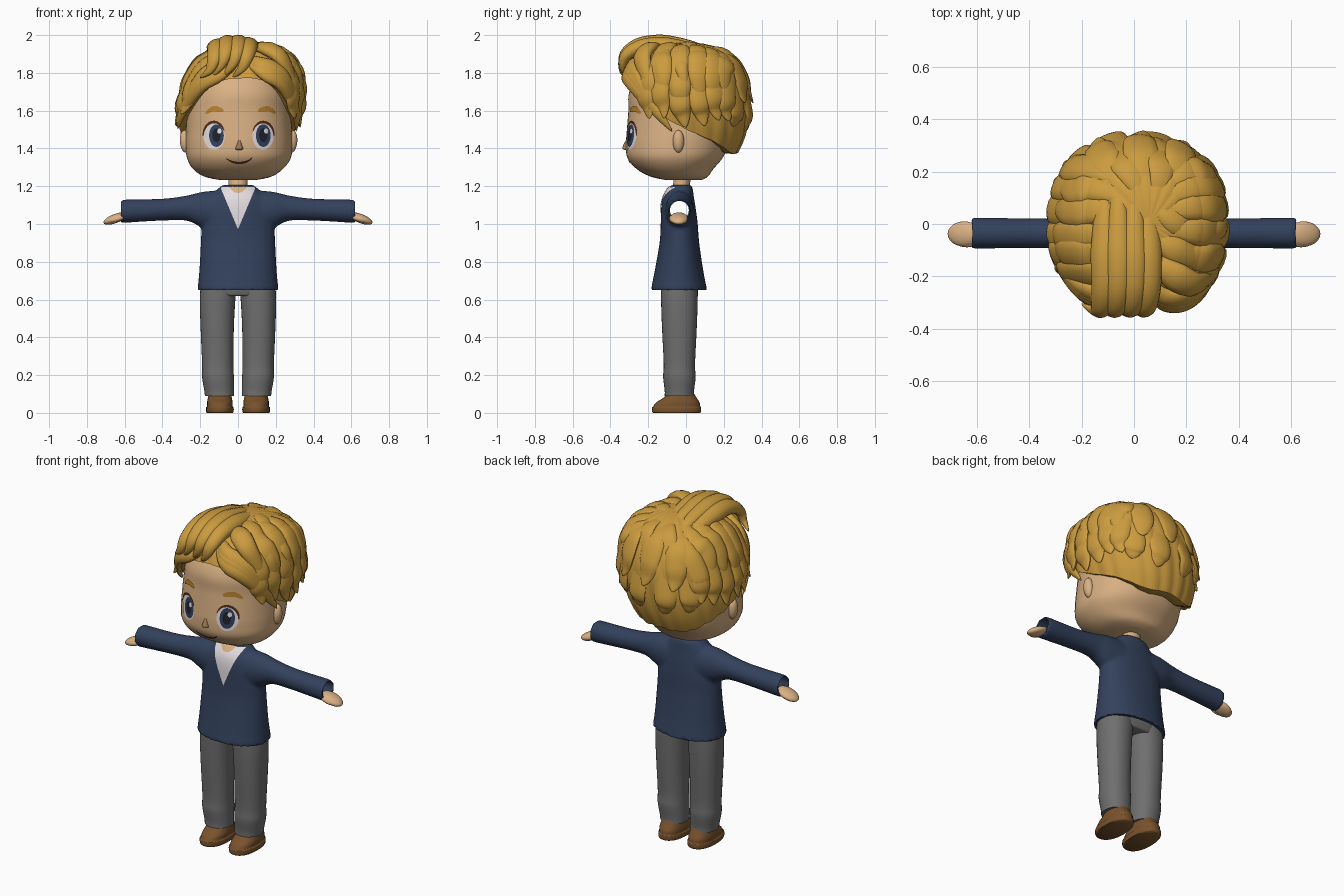
import bpy, bmesh, random
from math import sin, cos, pi, atan2, radians
from mathutils import Vector, Matrix
from mathutils.bvhtree import BVHTree

random.seed(7)
if "Cube" in bpy.data.objects:
    bpy.data.objects.remove(bpy.data.objects["Cube"])


def material(name, r, g, b):
    m = bpy.data.materials.new(name)
    m.use_nodes = True
    m.diffuse_color = (r, g, b, 1)
    shader = m.node_tree.nodes["Principled BSDF"]
    shader.inputs["Base Color"].default_value = (r, g, b, 1)
    shader.inputs["Roughness"].default_value = 0.8
    return m


SKIN = material("skin", .70, .44, .23)
HAIR = material("golden hair", .60, .33, .05)
NAVY = material("navy", .033, .053, .107)
GREY = material("trouser grey", .16, .16, .16)
LEATHER = material("brown leather", .19, .085, .026)
WHITE = material("white", .78, .72, .74)
PUPIL = material("pupil", .012, .015, .025)
LASH = material("dark brown", .08, .025, .01)
BROW = material("brow", .50, .23, .03)
NOSE = material("nose shade", .36, .20, .09)


def smooth(pts, k=5):
    """Catmull-Rom through tuples of any length."""
    out = []
    for i in range(len(pts) - 1):
        a, b, c, d = pts[max(i - 1, 0)], pts[i], pts[i + 1], pts[min(i + 2, len(pts) - 1)]
        for j in range(k):
            t = j / k
            out.append(tuple(q + .5 * t * (r - p + t * (2 * p - 5 * q + 4 * r - s + t * (3 * (q - r) + s - p)))
                             for p, q, r, s in zip(a, b, c, d)))
    return out + [tuple(pts[-1])]


def build(name, mat, grids, closed=True, front=False):
    """Skin grids of points; closed grids are capped tubes, open ones face the front."""
    bm = bmesh.new()
    for rows in grids:
        vs = [[bm.verts.new(p) for p in row] for row in rows]
        n = len(vs[0])
        for a, b in zip(vs, vs[1:]):
            for i in range(n if closed else n - 1):
                j = (i + 1) % n
                bm.faces.new((a[i], a[j], b[j], b[i]))
        if closed and not front:
            bm.faces.new(vs[0])
            bm.faces.new(vs[-1])
    bmesh.ops.recalc_face_normals(bm, faces=bm.faces)
    if front:
        bm.normal_update()
        bmesh.ops.reverse_faces(bm, faces=[f for f in bm.faces if f.normal.y > 0])
    return finish(name, mat, bm)


def finish(name, mat, bm):
    me = bpy.data.meshes.new(name)
    bm.to_mesh(me)
    bm.free()
    me.materials.append(mat)
    me.shade_smooth()
    me.set_sharp_from_angle(angle=radians(55))
    ob = bpy.data.objects.new(name, me)
    bpy.context.scene.collection.objects.link(ob)
    return ob


def rings(stations, axis="Z", power=2, n=32, k=5):
    """Superellipse rings: (position, two centre coordinates, two radii)."""
    rows = []
    for h, u, v, ru, rv in smooth(stations, k):
        row = []
        for i in range(n):
            c, s = cos(2 * pi * i / n), sin(2 * pi * i / n)
            f = (abs(c) ** power + abs(s) ** power) ** (-1 / power)
            p, q = u + ru * c * f, v + rv * s * f
            row.append((p, q, h) if axis == "Z" else (h, p, q))
        rows.append(row)
    return rows


def ellipsoid(name, mat, centre, radii, tilt=0):
    bm = bmesh.new()
    bmesh.ops.create_uvsphere(bm, u_segments=24, v_segments=14, radius=1)
    bm.transform(Matrix.Translation(centre) @ Matrix.Rotation(tilt, 4, "Y") @ Matrix.Diagonal((*radii, 1)))
    return finish(name, mat, bm)


def plate(name, mat, tree, rows, lift, closed=False):
    """Thin painted detail laid on a surface from the front."""
    def drop(x, z):
        hit = tree.ray_cast(Vector((x, -1, z)), Vector((0, 1, 0)))[0]
        return (x, (hit.y if hit else -.05) - lift, z)
    return build(name, mat, [[[drop(*p) for p in r] for r in rows]], closed, True)


def disc(x, z, rx, rz):
    return [[(x + rx * f * cos(i * pi / 14), z + rz * f * sin(i * pi / 14)) for i in range(28)]
            for f in (.02, .35, .7, 1)]


def strip(pts, width):
    pts = smooth(pts, 6)
    rows = []
    for i, p in enumerate(pts):
        a, b = Vector(pts[max(i - 1, 0)]), Vector(pts[min(i + 1, len(pts) - 1)])
        t = (b - a).normalized()
        w = width * (.35 + .65 * sin(pi * i / (len(pts) - 1)))
        rows.append([(p[0] - t.y * w * k, p[1] + t.x * w * k) for k in (-1, 0, 1)])
    return rows


def tree_of(ob):
    bpy.context.view_layer.update()
    return BVHTree.FromObject(ob, bpy.context.evaluated_depsgraph_get())


# Head, neck and ears
head = build("head", SKIN, [rings([
    (1.232, 0, -.01, .09, .09), (1.25, 0, -.035, .175, .15), (1.29, 0, -.058, .237, .202),
    (1.35, .005, -.058, .275, .252), (1.42, .005, -.047, .282, .271), (1.5, .005, -.033, .28, .28),
    (1.6, .005, -.018, .275, .287), (1.7, .01, -.01, .262, .29), (1.8, .01, 0, .215, .24),
    (1.88, .01, 0, .1, .1)], power=2.2, n=48)])
build("neck", SKIN, [rings([(1.14, 0, -.03, .052, .05), (1.2, 0, -.025, .05, .045), (1.27, 0, -.015, .05, .045)])])
face = tree_of(head)
for side, s in (("left", 1), ("right", -1)):
    ellipsoid(side + "_ear", SKIN, (.003 + s * .283, -.04, 1.437), (.028, .03, .06), s * .08)
    # Eye: white, iris, pupil, glint and lash
    ex = .003 + s * .13
    plate(side + "_eye_white", WHITE, face, disc(ex, 1.465, .056, .072), .003, True)
    ix = .01 + s * .124
    plate(side + "_iris", NAVY, face, disc(ix, 1.468, .039, .06), .005, True)
    plate(side + "_pupil", PUPIL, face, disc(ix, 1.47, .022, .037), .007, True)
    plate(side + "_glint", WHITE, face, disc(ix + .015, 1.492, .011, .014), .009, True)
    arc = [(ex + s * .058 * cos(a * pi / 8), 1.465 + .075 * sin(a * pi / 8)) for a in range(0, 8)]
    plate(side + "_lash", LASH, face, strip(arc, .007), .006)
    plate(side + "_brow", BROW, face, strip([(.015 + s * x, z) for x, z in
          ((.092, 1.597), (.115, 1.606), (.15, 1.608), (.185, 1.585))], .015), .006)
plate("mouth", LASH, face, strip([(-.062, 1.346), (-.03, 1.329), (.01, 1.323), (.05, 1.332), (.076, 1.352)], .006), .004)
build("nose", NOSE, [rings([(1.392, .007, -.31, .012, .01), (1.398, .007, -.315, .021, .022),
                            (1.42, .007, -.313, .014, .018), (1.455, .007, -.308, .003, .004)], n=16)])

# Hair cap with combed ridges, leaning to the left towards the crown
CENTRE = Vector((.015, 0, 1.64))
P = 2.3


def on_cap(p, lift=1.0):
    d = Vector(p) - CENTRE
    rz = .32 if d.z > 0 else .40
    r = (abs(d.x / .312) ** P + abs(d.y / .33) ** P + abs(d.z / rz) ** P) ** (1 / P)
    d = d / r * lift
    d.x += .13 * d.z
    return CENTRE + d


hairline = smooth([(z,) for z in (1.77, 1.735, 1.6, 1.5, 1.44, 1.385, 1.385)], 12)
columns = []
for i in range(144):
    az = 2 * pi * i / 144
    dz = hairline[min(i, 144 - i)][0] - CENTRE.z
    low = atan2(dz, .323 * (1 - abs(dz / (.32 if dz > 0 else .40)) ** P) ** (1 / P))
    col = []
    for j in range(18):
        e = low + (radians(89) - low) * j / 17
        d = Vector((sin(az) * cos(e), -cos(az) * cos(e), sin(e)))
        col.append(on_cap(CENTRE + d, 1 + .025 * cos(e) * abs(sin(az * 11 + 1.2 * sin(e)))))
    # Level underside tucked in towards the head
    rim = col[0]
    columns.append([Vector((rim.x * .8, rim.y * .8, rim.z + .004))] + col)
build("hair_cap", HAIR, [[list(r) for r in zip(*columns)]])


def lock(points, width, thick):
    """Flattened, tapering strand along a path."""
    path = [Vector(p) for p in smooth([tuple(p) for p in points], 6)]
    rows = []
    for i, p in enumerate(path):
        s = i / (len(path) - 1)
        t = (path[min(i + 1, len(path) - 1)] - path[max(i - 1, 0)]).normalized()
        n = (p - CENTRE).normalized()
        side = t.cross(n).normalized()
        n = side.cross(t)
        f = min(1, .25 + 2.2 * s) * (1 - s ** 3) + .03
        rows.append([p + side * cos(a * pi / 6) * width * f + n * sin(a * pi / 6) * thick * f for a in range(12)])
    return rows


locks = []
for s in (-1, 1):
    # Side locks: a long flared layer under a short one
    for i in range(6):
        y = -.2 + .085 * i
        yy = y + random.uniform(-.02, .02)
        for dy, z, lift in ((.03, 1.54 - .12 * min(y, .1), 1.09), (.01, 1.68 + random.uniform(-.08, .05), 1.045)):
            z += random.uniform(-.03, .03)
            locks.append(lock([on_cap((s * .06, yy * .7, 1.95), .95), on_cap((s * .2, yy, 1.88), 1.01),
                               on_cap((s * .29, yy * 1.05, z + .14), 1.025),
                               on_cap((s * .32, yy * 1.08 + dy * .5, z + .06), 1.03),
                               on_cap((s * .33, yy * 1.1 + dy, z), lift)], .066, .026))
    # Fringe sweeping off the forehead
    for k in range(3):
        locks.append(lock([on_cap((s * .02, -.26, 1.93 - .03 * k), .97),
                           on_cap((s * .11, -.31, 1.87 - .03 * k), 1.05),
                           on_cap((s * .21, -.26, 1.785 - .025 * k), 1.05),
                           on_cap((s * .28, -.2 + .03 * k, 1.67 - .035 * k), 1.03),
                           on_cap((s * .31, -.17 + .05 * k, 1.59 - .045 * k), 1.06)], .05, .032))
# Back locks, some flicking outwards
for i in range(7):
    x = -.25 + .085 * i
    z, lift = ((1.48, 1.01), (1.64, 1.08))[i % 2]
    locks.append(lock([on_cap((.03 + x * .3, .1, 1.95), .95), on_cap((x * .8, .22, 1.87), 1.005),
                       on_cap((x * .95, .29, z + .13), 1.01), on_cap((x + .015, .31, z + .05), 1.015),
                       on_cap((x + .03, .32, z), lift)], .07, .022))
# Raised quiff curling to the right, and the heavy sweep beside it
for x, h in ((-.115, -.02), (-.06, 0), (0, .002), (.055, -.01)):
    locks.append(lock([(x, .21, 1.83 + h), (x, .08, 1.92 + h), (x, -.1, 1.957 + h), (x, -.235, 1.95 + h),
                       (x - .01, -.318, 1.9 + h), (x - .035, -.332, 1.835 + h), (x - .085, -.305, 1.775)], .055, .042))
for y in (-.2, -.1, .01):
    locks.append(lock([(.05, y + .1, 1.91), (.13, y + .02, 1.935), (.22, y - .03, 1.89),
                       on_cap((.28, y - .03, 1.8), 1.04), on_cap((.31, y, 1.68), 1.06)], .06, .035))
build("hair_locks", HAIR, locks)

# Sweater: torso and sleeves fused, then hollowed at the arms and hem
hem = [(.65, 0, -.037, .215, .149), (.75, 0, -.037, .205, .129), (.9, 0, -.035, .197, .105)]
torso = rings(hem + [(1.0, 0, -.036, .192, .098), (1.08, 0, -.04, .178, .092), (1.14, 0, -.04, .15, .082),
                     (1.185, 0, -.03, .108, .066), (1.207, 0, -.024, .08, .052)], power=2.2)
sleeves = [rings([(s * x, -.035, z, ry, rz) for x, z, ry, rz in (
    (.62, 1.067, .06, .062), (.4, 1.076, .057, .058), (.27, 1.084, .06, .067),
    (.19, 1.075, .072, .095), (.08, 1.06, .08, .12))], "X") for s in (1, -1)]
sweater = build("sweater", NAVY, [torso] + sleeves)
fuse = sweater.modifiers.new("fuse", "REMESH")
fuse.voxel_size = .01
fuse.use_smooth_shade = True
soften = sweater.modifiers.new("soften", "SMOOTH")
soften.iterations = 4
arm_hole = build("arm_hole_cutter", NAVY, [rings([(x, -.035, 1.072, .05, .05) for x in (-.7, 0, .7)], "X")])
hem_hole = build("hem_cutter", NAVY, [rings([(z - .04, x, y, rx - .012, ry - .012) for z, x, y, rx, ry in hem], power=2.2)])
for cutter in (arm_hole, hem_hole):
    cutter.hide_render = True
    cut = sweater.modifiers.new("hollow", "BOOLEAN")
    cut.operation, cut.solver, cut.object = "DIFFERENCE", "EXACT", cutter
bpy.context.view_layer.update()
baked = bpy.data.meshes.new_from_object(sweater.evaluated_get(bpy.context.evaluated_depsgraph_get()))
sweater.modifiers.clear()
sweater.data = baked
baked.shade_smooth()
baked.set_sharp_from_angle(angle=radians(50))
for cutter in (arm_hole, hem_hole):
    bpy.data.objects.remove(cutter)

# Shirt front and open neck
chest = tree_of(sweater)
vee = [[(k / 6 * .094 * t / 16, .972 + .224 * t / 16) for k in range(-6, 7)] for t in range(17)]
plate("shirt_front", WHITE, chest, vee, .005)
plate("open_neck", SKIN, chest, [[(k / 4 * .05 * (t / 6) ** .5, 1.163 + .036 * t / 6) for k in range(-4, 5)]
                                 for t in range(7)], .008)

# Trousers
legs = [rings([(z, s * x, -.035, rx, ry) for z, x, rx, ry in (
    (.09, .098, .077, .078), (.12, .1, .079, .078), (.19, .106, .084, .086), (.26, .107, .083, .083),
    (.45, .11, .088, .092), (.6, .108, .094, .097), (.7, .1, .095, .097))], power=2.2) for s in (1, -1)]
hips = rings([(.62, 0, -.033, .17, .08), (.632, 0, -.033, .187, .09), (.7, 0, -.033, .195, .098),
              (.82, 0, -.033, .18, .088)], power=2.6)
build("trousers", GREY, legs + [hips])

# Shoes, ankles and hands
for side, s in (("left", 1), ("right", -1)):
    build(side + "_shoe", LEATHER, [rings([(z, s * .096, y, rx, ry) for z, y, rx, ry in (
        (0, -.05, .069, .125), (.008, -.05, .073, .13), (.028, -.05, .073, .13), (.034, -.049, .068, .125),
        (.055, -.043, .068, .115), (.08, -.032, .063, .088), (.104, -.028, .057, .07))], power=2.3)])
    build(side + "_ankle", SKIN, [rings([(z, s * .098, -.03, .05, .055) for z in (.06, .13)])])
    ellipsoid(side + "_hand", SKIN, (s * .649, -.038, 1.029), (.067, .048, .024), s * .36)
    ellipsoid(side + "_thumb", SKIN, (s * .638, -.073, 1.028), (.042, .016, .015), s * .3)
